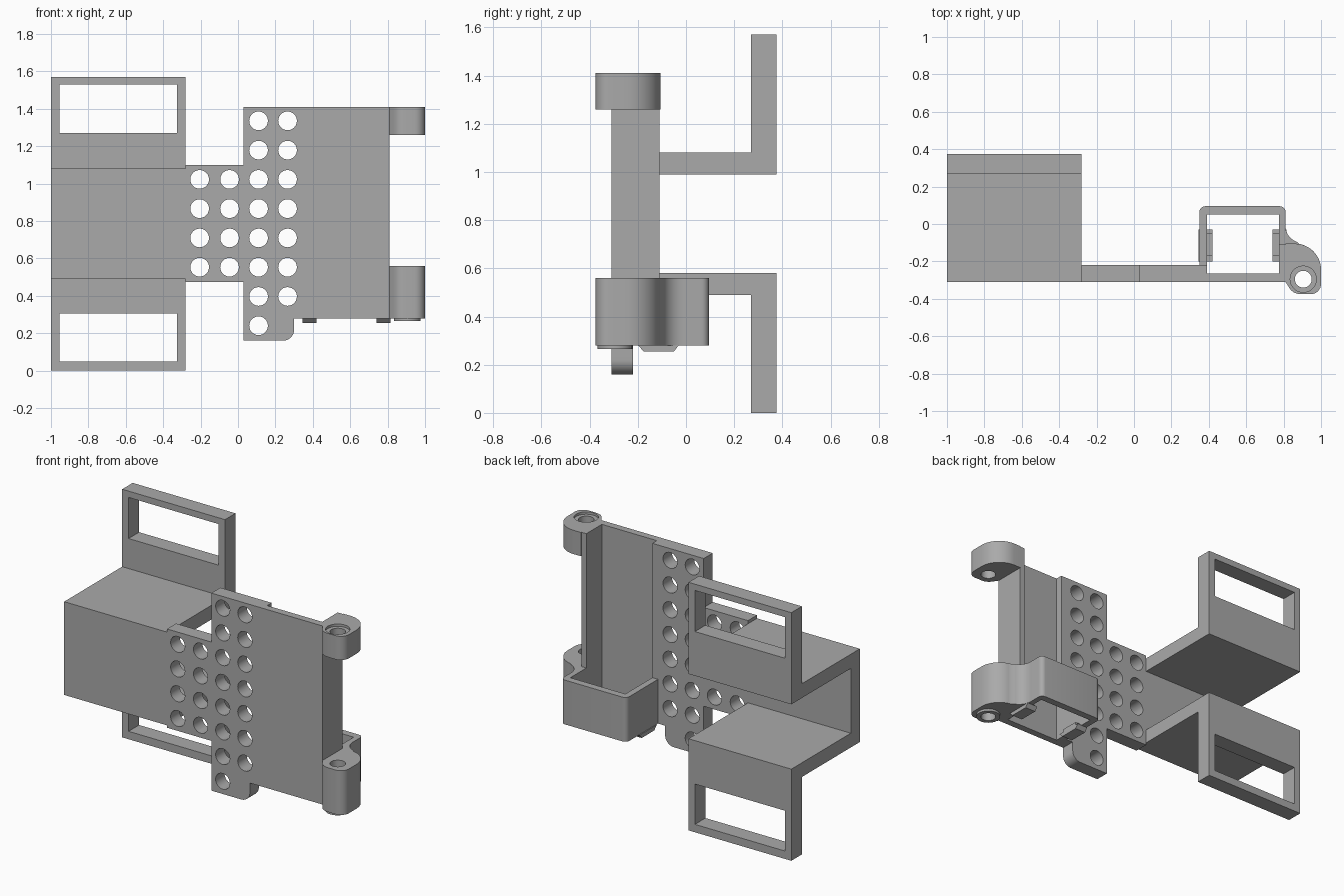
import bpy, bmesh
from math import cos, sin, radians
from mathutils import Vector

cube = bpy.data.objects.get("Cube")
if cube:
    bpy.data.objects.remove(cube, do_unlink=True)

grey = bpy.data.materials.new("plain grey")
grey.use_nodes = True
grey.diffuse_color = (0.4, 0.4, 0.4, 1)
grey.node_tree.nodes["Principled BSDF"].inputs["Base Color"].default_value = (0.4, 0.4, 0.4, 1)


def arc(cx, cy, r, start, end, steps=12):
    angles = [radians(start + (end - start) * i / steps) for i in range(steps + 1)]
    return [(cx + r * cos(a), cy + r * sin(a)) for a in angles]


def prism(name, outline, axis, low, high):
    """Extrude an outline along an axis; it lies in the other two axes."""
    place = {"x": lambda p, d: (d, p[0], p[1]),
             "y": lambda p, d: (p[0], d, p[1]),
             "z": lambda p, d: (p[0], p[1], d)}[axis]
    bm = bmesh.new()
    face = bm.faces.new([bm.verts.new(place(p, low)) for p in outline])
    out = bmesh.ops.extrude_face_region(bm, geom=[face])
    moved = [v for v in out["geom"] if isinstance(v, bmesh.types.BMVert)]
    bmesh.ops.translate(bm, verts=moved, vec=Vector(place((0, 0), high - low)))
    bmesh.ops.recalc_face_normals(bm, faces=bm.faces)
    mesh = bpy.data.meshes.new(name)
    bm.to_mesh(mesh)
    bm.free()
    mesh.materials.append(grey)
    obj = bpy.data.objects.new(name, mesh)
    bpy.context.collection.objects.link(obj)
    return obj


def rect(a0, a1, b0, b1):
    return [(a0, b0), (a1, b0), (a1, b1), (a0, b1)]


def cut(target, cutters):
    for c in cutters:
        mod = target.modifiers.new("cut", "BOOLEAN")
        mod.operation = "DIFFERENCE"
        mod.solver = "EXACT"
        mod.object = c
        c.hide_render = True
    # Bake the cuts, then remove the helpers
    bpy.context.view_layer.update()
    graph = bpy.context.evaluated_depsgraph_get()
    baked = bpy.data.meshes.new_from_object(target.evaluated_get(graph))
    target.modifiers.clear()
    target.data = baked
    for c in cutters:
        bpy.data.objects.remove(c, do_unlink=True)


def smooth(obj):
    bpy.ops.object.select_all(action="DESELECT")
    obj.select_set(True)
    bpy.context.view_layer.objects.active = obj
    bpy.ops.object.shade_smooth_by_angle(angle=radians(30))


FRONT, BACK = -0.31, -0.22

# Folded bracket: front wall, two shelves and two flanges with windows
bracket = prism("folded_bracket", [
    (FRONT, 0.49), (0.27, 0.49), (0.27, 0), (0.375, 0), (0.375, 0.58),
    (BACK, 0.58), (BACK, 0.99), (0.375, 0.99), (0.375, 1.57), (0.27, 1.57),
    (0.27, 1.08), (FRONT, 1.08)], "x", -1, -0.28)
cut(bracket, [prism("window_cutter", rect(-0.955, -0.325, z0, z1), "y", 0.2, 0.45)
              for z0, z1 in ((0.05, 0.305), (1.27, 1.53))])

# Perforated plate with a rounded lower tab
plate = prism("perforated_plate", [
    (-0.28, 0.475), (0.03, 0.475), (0.03, 0.16)]
    + arc(0.24, 0.22, 0.06, -90, 0)
    + [(0.30, 0.28), (0.39, 0.28), (0.39, 1.41), (0.03, 1.41), (0.03, 1.10), (-0.28, 1.10)],
    "y", FRONT, BACK)
rows = [0.24 + 0.1565 * i for i in range(8)]
holes = [(x, z) for x in (-0.205, -0.045) for z in rows[2:6]]
holes += [(0.11, z) for z in rows] + [(0.265, z) for z in rows[1:]]
cut(plate, [prism("hole_cutter", arc(x, z, 0.05, 0, 345, 23), "y", -0.4, -0.1)
            for x, z in holes])
smooth(plate)

# Thin panel with its upright side wall
prism("thin_panel", [(0.39, FRONT), (0.81, FRONT), (0.81, -0.11), (0.775, -0.11),
                     (0.775, -0.265), (0.39, -0.265)], "z", 0.28, 1.41)

# Open pocket behind the panel
pocket = prism("pocket", [(0.39, BACK), (0.35, BACK)]
               + arc(0.38, 0.065, 0.03, 180, 90, 6) + arc(0.78, 0.065, 0.03, 90, 0, 6)
               + [(0.81, -0.11), (0.775, -0.11), (0.775, 0.05), (0.39, 0.05)],
               "z", 0.28, 0.56)
smooth(pocket)

# Small clips under the pocket
for side, x0, x1 in (("right", 0.345, 0.42), ("left", 0.74, 0.815)):
    prism(side + "_clip", [(-0.20, 0.281), (-0.175, 0.255), (-0.05, 0.255), (-0.03, 0.281)],
          "x", x0, x1)
    inner = (0.39, 0.42) if side == "right" else (0.74, 0.775)
    prism(side + "_clip_stop", rect(-0.17, -0.05, 0.28, 0.30), "x", *inner)

# Hinge lugs, the lower one blending into the pocket
PX, PY = 0.905, -0.295
base = (arc(0.945, -0.32, 0.055, 0, -90, 8) + arc(0.89, -0.305, 0.07, -90, -150, 6)
        + [(0.81, FRONT)])
upper = prism("upper_hinge_lug", [(0.81, -0.105)] + arc(0.86, -0.245, 0.14, 90, 0) + base,
              "z", 1.26, 1.41)
lower = prism("lower_hinge_lug", arc(0.90, -0.01, 0.09, 180, 250)
              + arc(0.86, -0.245, 0.14, 80, 0) + base, "z", 0.28, 0.56)
boss = prism("lower_hinge_boss", arc(PX, PY, 0.072, 0, 350, 35), "z", 0.265, 0.28)


def disc_cutter(radius, low, high):
    return prism("bore_cutter", arc(PX, PY, radius, 0, 350, 35), "z", low, high)


cut(upper, [disc_cutter(0.045, 1.2, 1.5), disc_cutter(0.07, 1.395, 1.5)])
cut(lower, [disc_cutter(0.045, 0.2, 0.6)])
cut(boss, [disc_cutter(0.045, 0.2, 0.4)])
for part in (upper, lower, boss):
    smooth(part)
